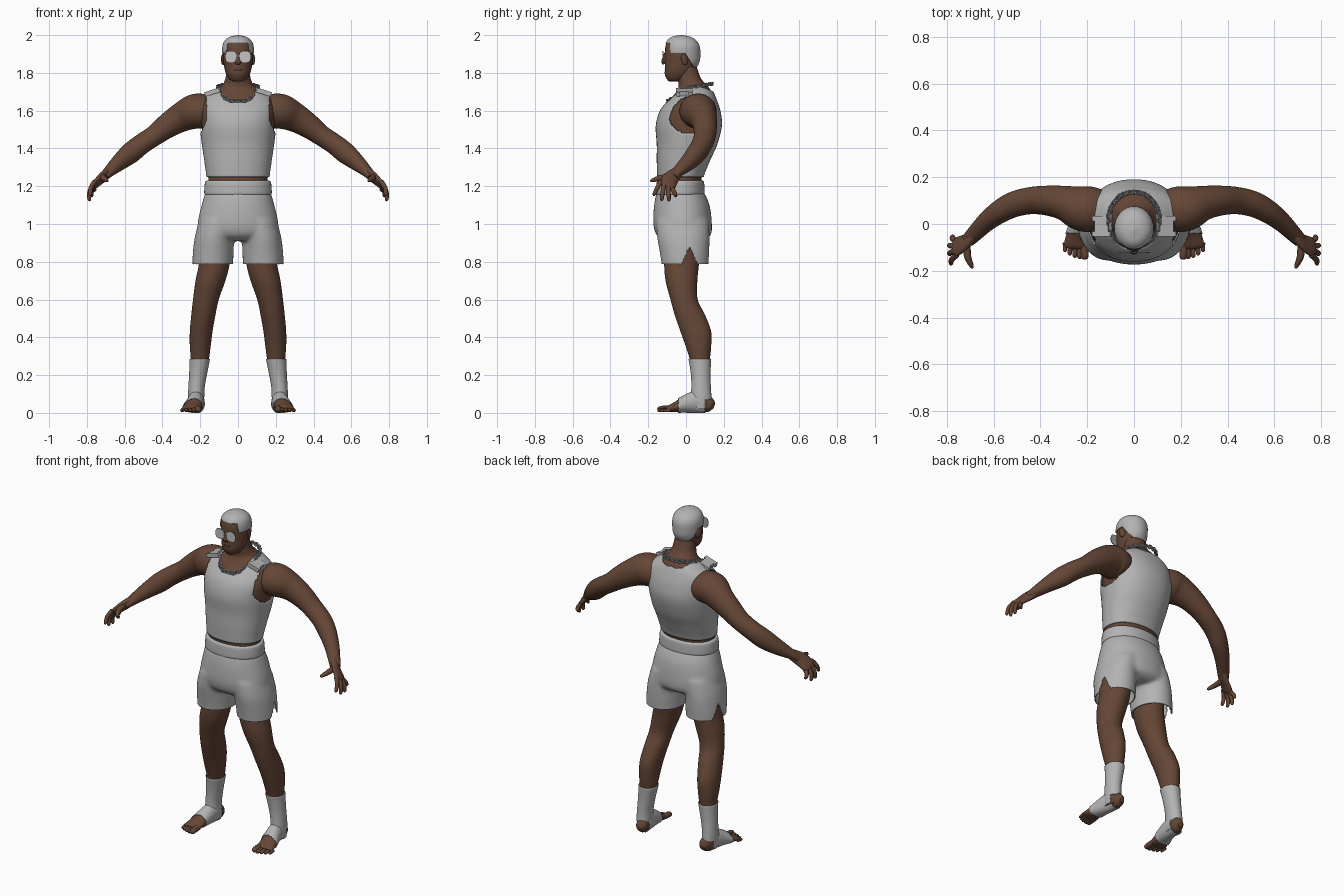
import bpy, bmesh, math
from mathutils import Vector, Quaternion

if "Cube" in bpy.data.objects:
    bpy.data.objects.remove(bpy.data.objects["Cube"])


def material(name, rgb):
    m = bpy.data.materials.new(name)
    m.diffuse_color = (*rgb, 1)
    m.use_nodes = True
    m.node_tree.nodes["Principled BSDF"].inputs["Base Color"].default_value = m.diffuse_color
    return m


SKIN = material("brown skin", (0.13, 0.062, 0.037))
CLOTH = material("pale grey cloth", (0.45, 0.45, 0.45))
LENS = material("light lens", (0.55, 0.55, 0.55))
METAL = material("grey metal", (0.33, 0.33, 0.33))


def dense(rows, steps):
    """Catmull-Rom interpolation of (x, y, z, radius a, radius b) rows."""
    p = [rows[0]] + list(rows) + [rows[-1]]
    out = []
    for i in range(1, len(p) - 2):
        for k in range(steps):
            t = k / steps
            out.append([0.5 * (2 * b + (c - a) * t + (2 * a - 5 * b + 4 * c - d) * t * t
                               + (3 * b - a - 3 * c + d) * t ** 3)
                        for a, b, c, d in zip(p[i - 1], p[i], p[i + 1], p[i + 2])])
    return out + [list(rows[-1])]


def loft(name, rows, mat, ref=None, grow=0, keep=None, thick=0, mirror=False,
         caps=True, box=1, seg=48, steps=6):
    """Skin elliptical rings along a path; rings stay level when ref is None."""
    pts = dense(rows, steps)
    bm = bmesh.new()
    rings = []
    for i, (x, y, z, a, b) in enumerate(pts):
        if ref is None:
            u, v = Vector((1, 0, 0)), Vector((0, 1, 0))
        else:
            t = (Vector(pts[min(i + 1, len(pts) - 1)][:3]) - Vector(pts[max(i - 1, 0)][:3])).normalized()
            u = Vector(ref)
            u = (u - t * u.dot(t)).normalized()
            v = t.cross(u)
        ring = []
        for k in range(seg):
            c, s = math.cos(2 * math.pi * k / seg), math.sin(2 * math.pi * k / seg)
            c, s = math.copysign(abs(c) ** box, c), math.copysign(abs(s) ** box, s)
            co = Vector((x, y, z)) + u * (a + grow) * c + v * (b + grow) * s
            co.z = max(co.z, 0.004 - grow * 0.8)
            ring.append(bm.verts.new(co))
        rings.append(ring)
    for r, q in zip(rings, rings[1:]):
        for k in range(seg):
            n = (k + 1) % seg
            bm.faces.new((r[k], r[n], q[n], q[k]))
    if caps:
        bm.faces.new(rings[0])
        bm.faces.new(rings[-1])
    bmesh.ops.recalc_face_normals(bm, faces=bm.faces)
    return make(name, bm, mat, keep, thick, mirror)


def make(name, bm, mat, keep=None, thick=0, mirror=False):
    """Turn a bmesh into an object, keeping only faces that pass the rule."""
    if keep:
        bad = [f for f in bm.faces if not keep(f.calc_center_median())]
        bmesh.ops.delete(bm, geom=bad, context='FACES')
    me = bpy.data.meshes.new(name)
    bm.to_mesh(me)
    bm.free()
    me.materials.append(mat)
    ob = bpy.data.objects.new(name, me)
    bpy.context.collection.objects.link(ob)
    if thick:
        m = ob.modifiers.new("thickness", 'SOLIDIFY')
        m.thickness = thick
        m.offset = -1
    if mirror:
        ob.modifiers.new("mirror", 'MIRROR').use_mirror_merge = False
    return ob


def finish(name, mat, scale=None, mirror=False):
    """Name and colour the active primitive."""
    ob = bpy.context.object
    ob.name = name
    if scale:
        ob.scale = scale
    bpy.ops.object.transform_apply(location=True, rotation=True, scale=True)
    ob.data.materials.append(mat)
    if mirror:
        ob.modifiers.new("mirror", 'MIRROR').use_mirror_merge = False
    return ob


# Torso and neck
torso = [(0, -.03, 1.15, .16, .11), (0, -.03, 1.24, .157, .112), (0, -.015, 1.33, .168, .13),
         (0, .005, 1.42, .181, .15), (0, .015, 1.52, .193, .165), (0, .022, 1.60, .197, .15),
         (0, .035, 1.66, .182, .117), (0, .042, 1.70, .132, .093), (0, .038, 1.73, .088, .077),
         (0, .018, 1.77, .067, .062), (0, .004, 1.83, .06, .053)]
loft("torso", torso, SKIN, box=.92)


# Sleeveless shirt: shell over the torso with armholes and neckline cut away
def shirt_area(c):
    arm = c.z > 1.45 and abs(c.x) > .168 + .45 * max(0, 1.55 - c.z)
    neck = c.z > 1.6 and abs(c.x / .098) ** 3 + abs((c.y - .02) / .124) ** 3 < 1
    return 1.25 < c.z < 1.745 and not arm and not neck


loft("shirt", torso, CLOTH, grow=.01, keep=shirt_area, thick=.007, caps=False,
     box=.92, seg=96, steps=10)

# Shoulder strap clips
for name, y, sx, sy in (("strap_clip", -.01, .06, .08), ("clip_front_bar", -.042, .08, .022),
                        ("clip_back_bar", .024, .08, .022)):
    bpy.ops.mesh.primitive_cube_add(size=1, location=(.137, y, 1.698), rotation=(0, .3, 0))
    finish(name, CLOTH, (sx, sy, .024), True)

# Head, hair, ears, nose, lips
head = [(0, -.06, 1.755, .025, .03), (0, -.052, 1.765, .043, .048), (0, -.042, 1.79, .06, .07),
        (0, -.032, 1.82, .071, .08), (0, -.022, 1.86, .077, .09), (0, -.02, 1.90, .08, .092),
        (0, -.02, 1.94, .079, .089), (0, -.022, 1.97, .067, .075), (0, -.025, 1.99, .042, .048),
        (0, -.025, 1.997, .014, .016)]
loft("head", head, SKIN)
loft("hair", head[:-1] + [(0, -.025, 2.0, .004, .005)], CLOTH, grow=.004, thick=.003, seg=96, steps=10,
     keep=lambda c: c.z > (1.957 if c.y < -.085 else 1.905 if c.y < 0 else 1.9 - 1.6 * c.y))
bpy.ops.mesh.primitive_uv_sphere_add(radius=1, location=(.08, -.008, 1.87), rotation=(.2, 0, .3))
finish("ear", SKIN, (.009, .018, .03), True)
loft("nose", [(0, -.106, 1.905, .008, .008), (0, -.115, 1.88, .01, .01), (0, -.117, 1.858, .013, .017),
              (0, -.112, 1.848, .008, .012)], SKIN, ref=(0, -1, 0), seg=16)
for z in (1.816, 1.806):
    bpy.ops.mesh.primitive_uv_sphere_add(radius=1, location=(0, -.106, z))
    finish("lip", SKIN, (.025, .007, .0055))

# Glasses: lenses, rims and bridge
loft("lens", [(.037, -.124, 1.885, .03, .029), (.037, -.120, 1.885, .03, .029)], LENS, ref=(0, 0, 1),
     mirror=True, box=.75, steps=1)
loft("lens_rim", [(.037, -.121, 1.885, .032, .031), (.037, -.119, 1.885, .032, .031)], METAL, ref=(0, 0, 1),
     mirror=True, box=.75, steps=1)
bpy.ops.mesh.primitive_cube_add(size=1, location=(0, -.122, 1.895))
finish("glasses_bridge", METAL, (.02, .004, .005))

# Chain necklace of alternating links
links = []
for i in range(44):
    a = 2 * math.pi * i / 44
    c, s = math.cos(a), math.sin(a)
    k = .075 if s < 0 else .018
    t = Vector((-.108 * s, .117 * c, k * c))
    q = t.to_track_quat('X', 'Z') @ Quaternion((1, 0, 0), math.pi / 2 * (i % 2) + math.pi / 4)
    bpy.ops.mesh.primitive_torus_add(major_radius=.0095, minor_radius=.0036, major_segments=16, minor_segments=8,
                                     location=(.108 * c, .02 + .117 * s, 1.724 + k * s),
                                     rotation=q.to_euler())
    links.append(finish("chain", METAL, (1.35, 1, 1)))
for ob in links:
    ob.select_set(True)
bpy.ops.object.join()
bpy.context.object.name = "chain_necklace"

# Arms
loft("arm", [(.10, .05, 1.60, .065, .07), (.17, .06, 1.598, .088, .095), (.23, .068, 1.595, .092, .095),
             (.30, .09, 1.565, .078, .074), (.37, .10, 1.522, .066, .064), (.44, .10, 1.47, .055, .058),
             (.51, .085, 1.423, .054, .055), (.57, .055, 1.375, .056, .05), (.63, .01, 1.325, .044, .042),
             (.685, -.045, 1.275, .028, .034), (.71, -.07, 1.25, .022, .03)], SKIN, ref=(0, 0, 1), mirror=True)

# Hands
loft("palm", [(.685, -.045, 1.275, .022, .03), (.725, -.08, 1.24, .019, .042), (.762, -.10, 1.205, .015, .044),
              (.77, -.106, 1.193, .007, .034)], SKIN, ref=(1, 0, 0), mirror=True, seg=24)
fingers = [((.758, -.132, 1.225), (.785, -.172, 1.15)), ((.765, -.115, 1.21), (.79, -.13, 1.123)),
           ((.766, -.095, 1.195), (.79, -.09, 1.122)), ((.758, -.074, 1.187), (.777, -.052, 1.145)),
           ((.715, -.085, 1.25), (.692, -.19, 1.228))]
for b, e in fingers:
    b, e = Vector(b), Vector(e)
    m = b.lerp(e, .5) + Vector((.008, 0, .004))
    r = .017 if e.x < .7 else .013
    loft("finger", [(*b, r, r), (*m, r * .9, r * .9), (*b.lerp(e, .9), .0095, .0095), (*e, .003, .003)],
         SKIN, ref=(1, 0, .1), mirror=True, seg=16)

# Legs
leg = [(.115, -.015, .95, .088, .10), (.124, -.023, .80, .082, .093), (.146, -.024, .70, .079, .084),
       (.17, -.01, .60, .068, .072), (.183, .02, .52, .064, .08), (.195, .052, .43, .06, .081),
       (.20, .066, .35, .055, .067), (.202, .073, .285, .048, .054), (.212, .078, .20, .041, .046),
       (.22, .08, .13, .037, .046), (.222, .08, .07, .037, .05), (.222, .08, .02, .034, .047)]
loft("leg", leg, SKIN, mirror=True)
loft("sock_leg", leg, CLOTH, grow=.006, thick=.004, mirror=True, caps=False, steps=10,
     keep=lambda c: c.z < .288 and (c.z > .07 or c.y < .1))

# Feet with toes and open socks
foot = [(.212, .148, .035, .015, .015), (.214, .125, .043, .04, .033), (.22, .06, .057, .054, .037),
        (.23, 0, .047, .043, .042), (.24, -.05, .032, .028, .049), (.247, -.09, .022, .018, .052),
        (.249, -.105, .018, .009, .045)]
loft("foot", foot, SKIN, ref=(0, 0, 1), mirror=True)
loft("sock_foot", foot, CLOTH, ref=(0, 0, 1), grow=.005, thick=.003, mirror=True, caps=False, steps=10,
     keep=lambda c: -.04 < c.y < .1)
for i in range(5):
    r = .017 if i == 0 else .0125 - .0008 * i
    x, y = .211 + .021 * i, -.152 + .004 * i * i / 2
    loft("toe", [(x + .002, -.08, r + .006, r, r), (x, y + .03, r + .004, r, r), (x, y + .008, r + .001, r * .85, r * .9),
                 (x, y, r, r * .35, r * .4)], SKIN, ref=(0, 0, 1), mirror=True, seg=16)

# Shorts: hips and legs fused and smoothed, then opened at the hems and side slits
hips = loft("hips", [(0, -.03, 1.17, .172, .125), (0, -.022, 1.10, .193, .147), (0, -.018, 1.0, .214, .155),
                     (0, -.012, .94, .20, .143), (0, -.01, .91, .14, .10)], CLOTH, box=.95)
thighs = [loft("thigh", [(s * .10, -.018, 1.02, .105, .14), (s * .124, -.014, .93, .105, .139),
                         (s * .131, -.008, .85, .108, .131), (s * .134, -.005, .785, .108, .124),
                         (s * .135, -.004, .74, .108, .122)], CLOTH) for s in (-1, 1)]
bpy.ops.object.select_all(action='DESELECT')
for ob in [hips] + thighs:
    ob.select_set(True)
bpy.context.view_layer.objects.active = hips
bpy.ops.object.join()
fuse = hips.modifiers.new("fuse", 'REMESH')
fuse.mode, fuse.voxel_size = 'VOXEL', .009
soft = hips.modifiers.new("soften", 'SMOOTH')
soft.factor, soft.iterations = .5, 14
bm = bmesh.new()
bm.from_object(hips, bpy.context.evaluated_depsgraph_get())
bpy.data.objects.remove(hips)
bmesh.ops.bisect_plane(bm, geom=bm.verts[:] + bm.edges[:] + bm.faces[:], plane_co=(0, 0, .787),
                       plane_no=(0, 0, -1), clear_outer=True)
make("shorts", bm, CLOTH, thick=.006,
     keep=lambda c: not (abs(c.x) > .19 and abs(c.y - .02) < (.88 - c.z) * .45))
loft("waistband", [(0, -.03, 1.155, .168, .12), (0, -.03, 1.16, .178, .128), (0, -.03, 1.19, .178, .128),
                   (0, -.03, 1.222, .174, .125), (0, -.03, 1.23, .165, .117)], CLOTH, box=.95)

# Smooth shading everywhere
bpy.ops.object.select_all(action='SELECT')
bpy.ops.object.shade_smooth_by_angle(angle=math.radians(40))
